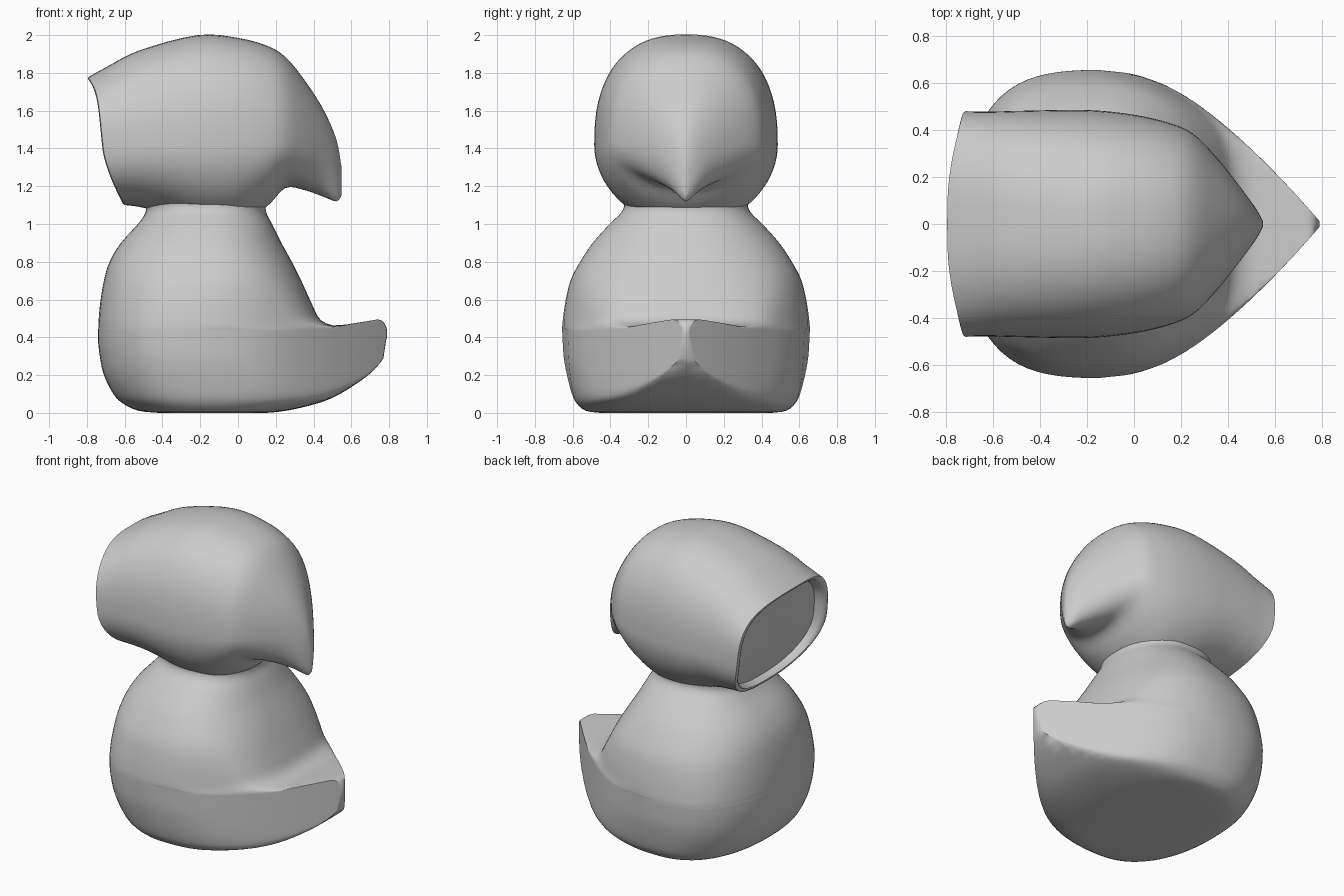
import bpy
import bmesh
from math import cos, sin, pi

if "Cube" in bpy.data.objects:
    bpy.data.objects.remove(bpy.data.objects["Cube"])

SIDES = 80


def spline(rows, steps):
    """Catmull-Rom interpolation through rows of section parameters."""
    out = []
    for i in range(len(rows) - 1):
        a, b = rows[max(i - 1, 0)], rows[i]
        c, d = rows[i + 1], rows[min(i + 2, len(rows) - 1)]
        for k in range(steps):
            t = k / steps
            out.append([0.5 * (2 * q + (r - p) * t + (2 * p - 5 * q + 4 * r - s) * t * t
                               + (3 * q - p - 3 * r + s) * t ** 3)
                        for p, q, r, s in zip(a, b, c, d)])
    out.append(list(rows[-1]))
    return out


def spow(v, e):
    return (1 if v >= 0 else -1) * abs(v) ** e


def soft_min(a, b, k=10):
    if min(a, b) < 1e-4:
        return min(a, b)
    return (a ** -k + b ** -k) ** (-1 / k)


def loft(name, rings):
    """Skin closed rings in order and cap both ends."""
    bm = bmesh.new()
    loops = [[bm.verts.new(p) for p in ring] for ring in rings]
    for a, b in zip(loops, loops[1:]):
        for i in range(len(a)):
            j = (i + 1) % len(a)
            bm.faces.new((a[i], a[j], b[j], b[i]))
    bm.faces.new(loops[0])
    bm.faces.new(loops[-1])
    bmesh.ops.recalc_face_normals(bm, faces=bm.faces)
    mesh = bpy.data.meshes.new(name)
    bm.to_mesh(mesh)
    bm.free()
    obj = bpy.data.objects.new(name, mesh)
    bpy.context.collection.objects.link(obj)
    bpy.ops.object.select_all(action='DESELECT')
    obj.select_set(True)
    bpy.context.view_layer.objects.active = obj
    bpy.ops.object.shade_smooth_by_angle(angle=0.8)
    return obj


# Body with upturned tail: horizontal rings trimmed by one V-shaped tail plan
def body_ring(z, xl, xr, w, n):
    cx = -0.15
    ring = []
    for i in range(SIDES):
        a = 2 * pi * i / SIDES
        e = n if cos(a) > 0 else 2.4
        c, s = spow(cos(a), 2 / e), spow(sin(a), 2 / e)
        x = cx + ((xr - cx) if c > 0 else (cx - xl)) * c
        u = min(1, max(0, (x - cx) / 0.95))
        limit = 0.715 * (1 - u ** 1.55)
        y = soft_min(w * 1.01 * abs(s), limit if c > 0 else 0.715)
        lift = min(0.06, 0.06 * max(0, (x - 0.5) / 0.25)) if z > 0.3 else 0
        ring.append((x, y if s >= 0 else -y, z + lift))
    return ring


# z, left x, right x, half width, squareness of the right half
BODY = [
    (0.00, -0.42, 0.15, 0.45, 2.4), (0.012, -0.53, 0.26, 0.53, 2.6),
    (0.05, -0.61, 0.42, 0.58, 2.8), (0.10, -0.66, 0.54, 0.61, 3.0),
    (0.20, -0.71, 0.69, 0.645, 3.2), (0.29, -0.73, 0.77, 0.67, 3.2),
    (0.37, -0.74, 0.79, 0.68, 3.2), (0.43, -0.74, 0.76, 0.685, 3.2),
    (0.442, -0.74, 0.68, 0.685, 3.1), (0.455, -0.739, 0.54, 0.685, 2.8),
    (0.49, -0.738, 0.44, 0.68, 2.6), (0.58, -0.73, 0.39, 0.66, 2.5),
    (0.70, -0.71, 0.335, 0.62, 2.4), (0.80, -0.68, 0.285, 0.56, 2.3),
    (0.90, -0.62, 0.23, 0.49, 2.2), (1.00, -0.53, 0.18, 0.40, 2.2),
    (1.06, -0.49, 0.15, 0.34, 2.2), (1.11, -0.49, 0.15, 0.325, 2.2),
    (1.18, -0.50, 0.18, 0.36, 2.2), (1.25, -0.48, 0.18, 0.35, 2.2),
]
loft("body", [body_ring(*r) for r in spline(BODY, 3)])


# Head with pointed back crest: upright rings leaning at the open face
def head_ring(s, bot, mid, top, w, n, n_low, scale=1.0):
    lean = min(1, max(0, (-0.1 - s) / 0.6))
    ring = []
    for i in range(SIDES):
        a = 2 * pi * i / SIDES
        e = n if sin(a) > 0 else n_low
        c, v = spow(cos(a), 2 / e), spow(sin(a), 2 / e)
        t = scale * abs(v)
        if v > 0:
            x, z = s - lean * (0.035 * t + 0.045 * t ** 6), mid + t * (top - mid)
        else:
            x, z = s + lean * 0.115 * t ** 1.5, mid - t * (mid - bot)
        ring.append((x, scale * w * c, z))
    return ring


# x, bottom, middle, top, half width, upper and lower squareness
HEAD = [
    (-0.715, 1.10, 1.42, 1.775, 0.48, 2.8, 2.4), (-0.62, 1.09, 1.42, 1.835, 0.478, 2.7, 2.3),
    (-0.47, 1.06, 1.42, 1.92, 0.482, 2.6, 2.1), (-0.20, 0.99, 1.42, 2.00, 0.485, 2.45, 2.0),
    (0.00, 1.00, 1.42, 1.985, 0.465, 2.45, 2.0), (0.15, 1.09, 1.42, 1.945, 0.43, 2.4, 2.0),
    (0.25, 1.19, 1.43, 1.885, 0.385, 2.3, 2.0), (0.35, 1.18, 1.42, 1.765, 0.285, 2.2, 1.9),
    (0.45, 1.145, 1.38, 1.61, 0.16, 2.1, 1.8), (0.52, 1.12, 1.29, 1.45, 0.065, 2.0, 1.8),
    (0.548, 1.15, 1.22, 1.30, 0.012, 2.0, 2.0),
]
lip = HEAD[0]
recess = [head_ring(lip[0] + d, *lip[1:], scale=k)
          for d, k in ((0.06, 0.5), (0.06, 0.88), (0.02, 0.91), (0.0, 0.94), (-0.005, 0.97))]
loft("head", recess + [head_ring(*r) for r in spline(HEAD, 4)])
